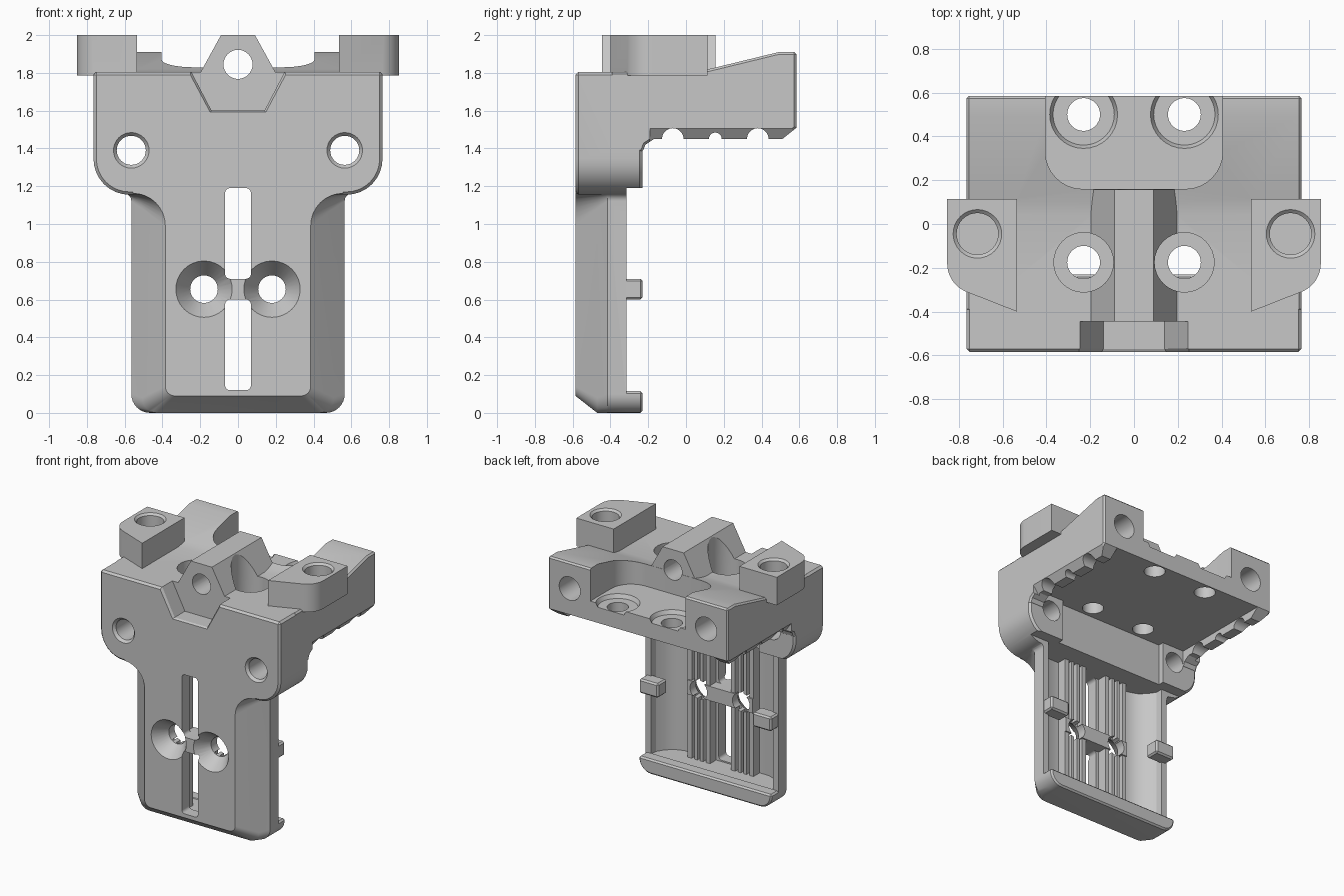
import bpy, bmesh
from math import sin, cos, radians

cube = bpy.data.objects.get("Cube")
if cube:
    bpy.data.objects.remove(cube, do_unlink=True)

grey = bpy.data.materials.new("plain_grey")
grey.use_nodes = True
COLOUR = (0.57, 0.57, 0.57, 1)
grey.diffuse_color = COLOUR
grey.node_tree.nodes["Principled BSDF"].inputs["Base Color"].default_value = COLOUR

PLACE = {"x": lambda u, v, t: (t, u, v),
         "y": lambda u, v, t: (u, t, v),
         "z": lambda u, v, t: (u, v, t)}


def apply(ob, mod):
    bpy.ops.object.select_all(action="DESELECT")
    ob.select_set(True)
    bpy.context.view_layer.objects.active = ob
    bpy.ops.object.modifier_apply(modifier=mod.name)


def loft(name, axis, rings, bevel=0):
    """Skin a stack of (position, outline) rings along an axis."""
    bm = bmesh.new()
    loops = [[bm.verts.new(PLACE[axis](u, v, t)) for u, v in pts] for t, pts in rings]
    n = len(loops[0])
    for a, b in zip(loops, loops[1:]):
        for i in range(n):
            j = (i + 1) % n
            bm.faces.new((a[i], a[j], b[j], b[i]))
    bm.faces.new(loops[0])
    bm.faces.new(loops[-1])
    bmesh.ops.recalc_face_normals(bm, faces=bm.faces)
    mesh = bpy.data.meshes.new(name)
    bm.to_mesh(mesh)
    bm.free()
    mesh.materials.append(grey)
    ob = bpy.data.objects.new(name, mesh)
    bpy.context.collection.objects.link(ob)
    if bevel:
        mod = ob.modifiers.new("edge", "BEVEL")
        mod.width, mod.segments = bevel, 1
        mod.limit_method, mod.angle_limit = "ANGLE", radians(60)
        apply(ob, mod)
    return ob


def prism(name, axis, pts, a, b, bevel=0):
    return loft(name, axis, [(a, pts), (b, pts)], bevel)


def arc(cu, cv, r, a0, a1, n=8):
    angles = [radians(a0 + (a1 - a0) * i / n) for i in range(n + 1)]
    return [(cu + r * cos(a), cv + r * sin(a)) for a in angles]


def rod(axis, u, v, *stops):
    """Round cutter through (position, radius) stops."""
    return loft("cutter", axis, [(t, arc(u, v, r, 0, 348.75, 31)) for t, r in stops])


def rect(u0, u1, v0, v1):
    return [(u0, v0), (u1, v0), (u1, v1), (u0, v1)]


def rounded(u0, u1, v0, v1, r):
    return (arc(u1 - r, v1 - r, r, 90, 0) + arc(u1 - r, v0 + r, r, 0, -90)
            + arc(u0 + r, v0 + r, r, 270, 180) + arc(u0 + r, v1 - r, r, 180, 90))


def mirrored(half):
    return half + [(-u, v) for u, v in reversed(half)]


def combine(ob, other, operation):
    mod = ob.modifiers.new("combine", "BOOLEAN")
    mod.operation, mod.solver, mod.object = operation, "EXACT", other
    apply(ob, mod)
    bpy.data.objects.remove(other, do_unlink=True)


def add(other):
    combine(body, other, "UNION")


def cut(other):
    combine(body, other, "DIFFERENCE")


# Wide upper front plate with rounded lower corners
upper = [(0.765, 1.805)] + arc(0.575, 1.345, 0.19, 0, -90)
body = prism("bracket_body", "y", mirrored(upper), -0.585, -0.23, 0.015)


# Narrow lower plate, flared into the upper plate, with chamfered sides
def lower(w, bottom, r, flare):
    half = [(w + flare, 1.25)] + arc(w + flare, 1.162 - flare, flare, 90, 180)
    return mirrored(half + arc(w - r, bottom + r, r, 0, -90))


add(loft("lower_plate", "y", [
    (-0.585, lower(0.385, 0.09, 0.05, 0.17)),
    (-0.47, lower(0.507, 0, 0.08, 0.08)),
    (-0.415, lower(0.565, 0, 0.1, 0.04)),
    (-0.315, lower(0.565, 0, 0.1, 0.04))]))
cut(prism("cutter", "z", rect(-1, 1, -0.315, 0), 0.5, 1.19))

# Hollow back with two grooved rails and a cross bridge
hollow = [(0.52, -0.3), (0.515, -0.37), (0.48, -0.425), (0.43, -0.47), (0.36, -0.495)]
cut(prism("cutter", "z", mirrored(hollow), 0.11, 1.19))
for s in (1, -1):
    add(prism("rail", "z", rect(s * 0.09, s * 0.28, -0.53, -0.42), 0.1, 1.2))
    for x in (0.137, 0.185, 0.233):
        cut(prism("cutter", "z", rect(s * x - 0.012, s * x + 0.012, -0.47, -0.4), 0.11, 1.19))
add(prism("bridge", "y", rect(-0.28, 0.28, 0.6, 0.71), -0.53, -0.41))

# Bottom lip and side tabs
lip = [(0.565, 0.115)] + arc(0.465, 0.1, 0.1, 0, -90)
add(prism("bottom_lip", "y", mirrored(lip), -0.33, -0.23, 0.012))
for s in (1, -1):
    add(prism("side_tab", "y", rect(s * 0.4, s * 0.563, 0.6, 0.71), -0.34, -0.23, 0.012))

# Shelf with raised rear ears
shelf = [(-0.4, 1.38), (-0.23, 1.38), (-0.215, 1.42), (-0.17, 1.45), (0.51, 1.45),
         (0.585, 1.51), (0.585, 1.91), (0.49, 1.91), (0.1, 1.815), (0.04, 1.805), (-0.4, 1.805)]
add(prism("shelf", "x", shelf, -0.765, 0.765, 0.012))

# Rear pocket, open at the back
pocket = [(0.405, 0.7)] + arc(0.235, 0.33, 0.17, 0, -90)
cut(prism("cutter", "z", mirrored(pocket), 1.66, 2.1))

# Underside: wide recess, relieved middle of the front plate, rims and notches
cut(prism("cutter", "z", rect(-0.645, 0.645, -0.23, 0.7), 1.3, 1.51))
cut(prism("cutter", "z", rect(-0.46, 0.46, -0.275, 0.1), 1.1, 1.51))
for s in (1, -1):
    cut(prism("cutter", "y", [(s * 0.715, 1.44), (s * 0.775, 1.52), (s * 0.8, 1.44)], -0.19, 0.7))
for y, r in ((-0.07, 0.057), (0.155, 0.034), (0.38, 0.057)):
    cut(rod("x", y, 1.45, (-0.9, r), (0.9, r)))

# Front pocket and central ridge
cut(prism("cutter", "y", mirrored([(0.26, 1.83), (0.14, 1.6)]), -0.7, -0.445))
cut(loft("cutter", "y", [(-0.6, mirrored([(0.285, 1.83), (0.155, 1.585)])),
                         (-0.56, mirrored([(0.255, 1.83), (0.135, 1.605)]))]))
add(prism("ridge", "y", mirrored([(0.09, 2), (0.2, 1.8), (0.2, 1.7)]), -0.445, 0.157))

# Top lugs with blind sockets
for s in (1, -1):
    outline = [(0.535, 0.115), (0.853, 0.115)] + arc(0.713, -0.18, 0.14, 0, -65) + [(0.535, -0.4)]
    add(prism("top_lug", "z", [(s * u, v) for u, v in outline], 1.785, 2))

# Holes
cut(rod("y", 0, 1.845, (-0.7, 0.077), (0.4, 0.077)))
for s in (1, -1):
    cut(rod("z", s * 0.715, -0.045, (1.83, 0.095), (1.985, 0.095), (2.001, 0.112)))
    cut(rod("z", s * 0.23, -0.175, (1.6, 0.136), (2.1, 0.136)))
    cut(rod("z", s * 0.23, 0.5, (1.63, 0.14), (1.67, 0.16)))
    for y in (-0.175, 0.5):
        cut(rod("z", s * 0.23, y, (1.4, 0.075), (1.7, 0.075)))
    cut(rod("y", s * 0.565, 1.39, (-0.586, 0.095), (-0.565, 0.077), (-0.1, 0.077)))
    cut(rod("y", s * 0.58, 1.71, (0.25, 0.09), (0.7, 0.09)))
    cut(rod("y", s * 0.18, 0.655, (-0.586, 0.15), (-0.48, 0.073), (-0.2, 0.073)))

# Long centre slots
for z0, z1 in ((0.12, 0.6), (0.71, 1.19)):
    cut(prism("cutter", "y", rounded(-0.068, 0.068, z0, z1, 0.025), -0.7, -0.4))

bpy.ops.object.select_all(action="DESELECT")
body.select_set(True)
bpy.context.view_layer.objects.active = body
bpy.ops.object.shade_smooth_by_angle(angle=radians(25))
